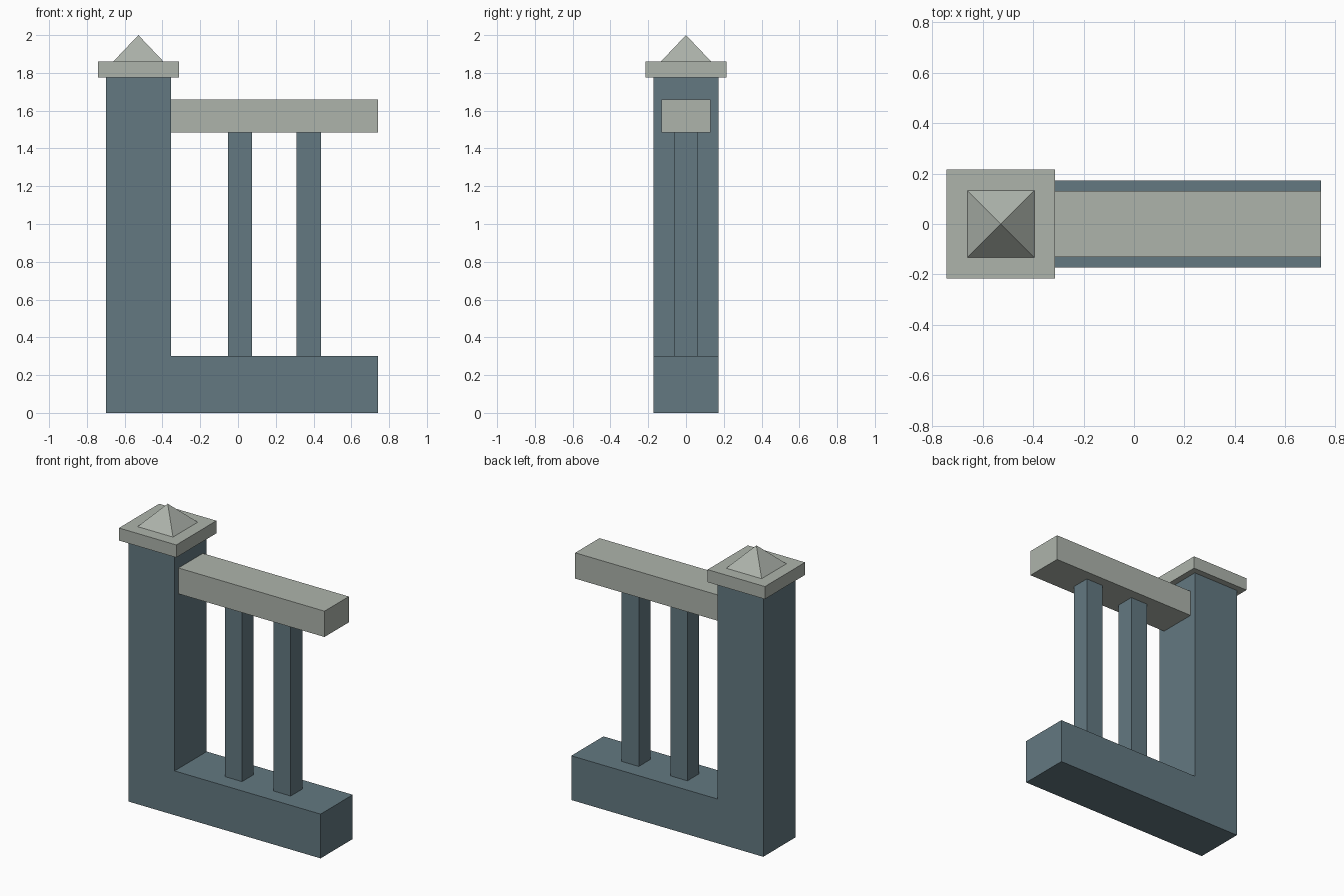
import bpy
import bmesh
from mathutils import Matrix, Vector

cube = bpy.data.objects.get("Cube")
if cube:
    bpy.data.objects.remove(cube, do_unlink=True)


def make_material(name, rgb):
    mat = bpy.data.materials.new(name)
    mat.use_nodes = True
    mat.diffuse_color = (*rgb, 1)
    mat.node_tree.nodes["Principled BSDF"].inputs["Base Color"].default_value = (*rgb, 1)
    return mat


slate = make_material("slate blue", (0.125, 0.19, 0.22))
stone = make_material("pale stone", (0.42, 0.455, 0.41))


def finish(name, bm, mat):
    bmesh.ops.recalc_face_normals(bm, faces=bm.faces[:])
    mesh = bpy.data.meshes.new(name)
    bm.to_mesh(mesh)
    bm.free()
    mesh.materials.append(mat)
    obj = bpy.data.objects.new(name, mesh)
    bpy.context.collection.objects.link(obj)
    return obj


def box(name, x0, x1, half_depth, z0, z1, mat):
    bm = bmesh.new()
    place = Matrix.Translation(((x0 + x1) / 2, 0, (z0 + z1) / 2))
    size = Matrix.Diagonal((x1 - x0, 2 * half_depth, z1 - z0, 1))
    bmesh.ops.create_cube(bm, size=1, matrix=place @ size)
    return finish(name, bm, mat)


LEFT, INNER, RIGHT = -0.70, -0.355, 0.74
BASE_TOP, POST_TOP, CAP_TOP = 0.30, 1.775, 1.86
RAIL_BOTTOM, RAIL_TOP = 1.485, 1.66
DEPTH = 0.172
CENTRE = (LEFT + INNER) / 2

# Post and plinth, one L-shaped profile extruded through the depth
profile = [(LEFT, 0), (RIGHT, 0), (RIGHT, BASE_TOP),
           (INNER, BASE_TOP), (INNER, POST_TOP), (LEFT, POST_TOP)]
bm = bmesh.new()
face = bm.faces.new([bm.verts.new((x, -DEPTH, z)) for x, z in profile])
swept = bmesh.ops.extrude_face_region(bm, geom=[face])["geom"]
bmesh.ops.translate(bm, vec=Vector((0, 2 * DEPTH, 0)),
                    verts=[v for v in swept if isinstance(v, bmesh.types.BMVert)])
finish("post_and_plinth", bm, slate)

# Post cap slab
box("cap_slab", CENTRE - 0.215, CENTRE + 0.215, 0.215, POST_TOP, CAP_TOP, stone)

# Pyramid finial
bm = bmesh.new()
half = 0.133
corners = [bm.verts.new((CENTRE + sx * half, sy * half, CAP_TOP))
           for sx, sy in ((-1, -1), (1, -1), (1, 1), (-1, 1))]
apex = bm.verts.new((CENTRE, 0, 2))
bm.faces.new(corners)
for i in range(4):
    bm.faces.new((corners[i], corners[(i + 1) % 4], apex))
finish("pyramid_finial", bm, stone)

# Top rail and its balusters
box("top_rail", INNER, RIGHT, 0.13, RAIL_BOTTOM, RAIL_TOP, stone)
for i, x in enumerate((0.01, 0.375)):
    box(f"baluster_{i + 1}", x - 0.064, x + 0.064, 0.062, BASE_TOP, RAIL_BOTTOM, slate)
